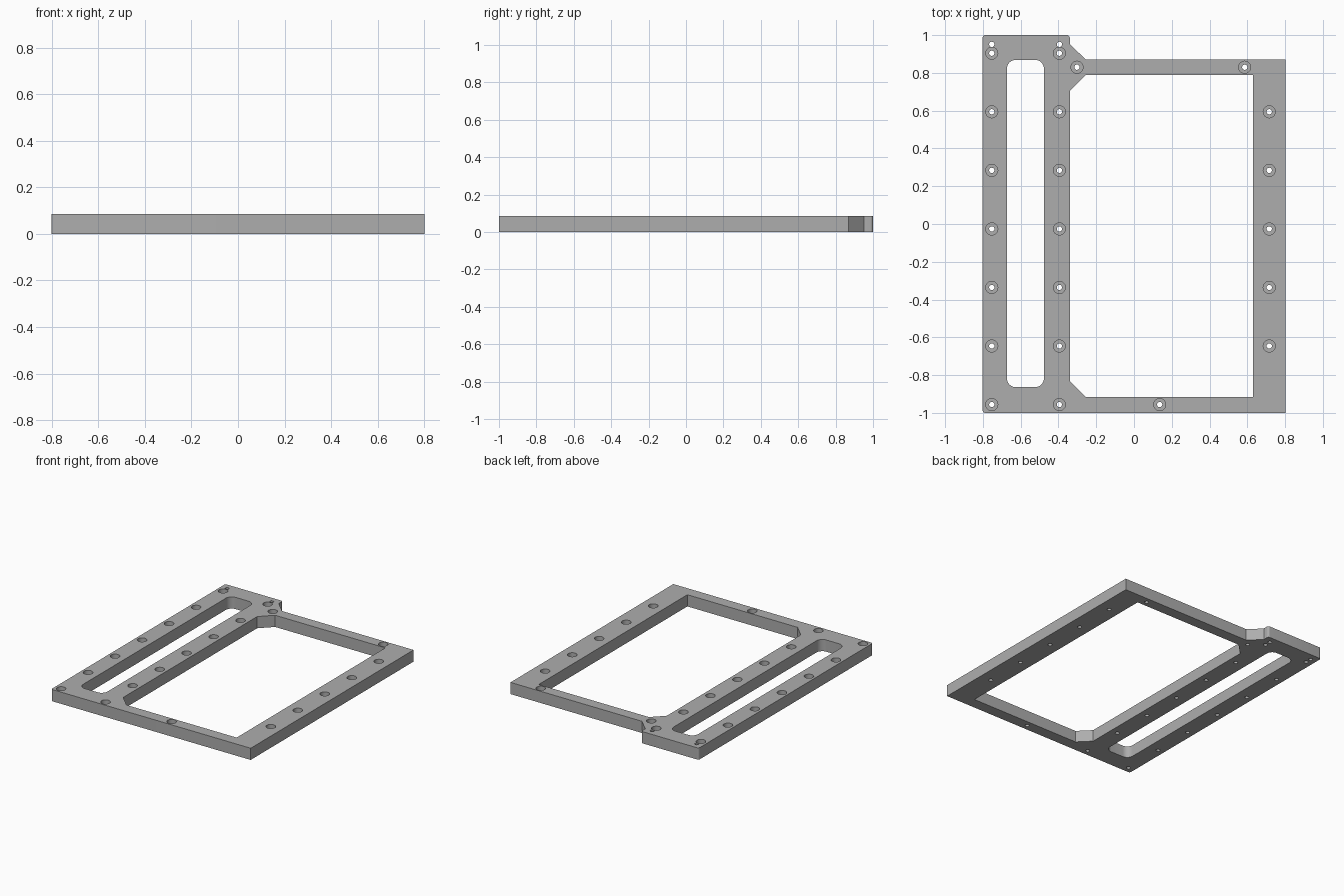
import bpy, bmesh, math

cube = bpy.data.objects.get("Cube")
if cube:
    bpy.data.objects.remove(cube)

HEIGHT = 0.085
BORE_FLOOR = 0.035

grey = bpy.data.materials.new("mid grey")
grey.use_nodes = True
colour = (0.42, 0.42, 0.42, 1)
grey.diffuse_color = colour
grey.node_tree.nodes["Principled BSDF"].inputs["Base Color"].default_value = colour


def add_object(name, bm):
    bmesh.ops.recalc_face_normals(bm, faces=bm.faces)
    mesh = bpy.data.meshes.new(name)
    bm.to_mesh(mesh)
    bm.free()
    mesh.materials.append(grey)
    obj = bpy.data.objects.new(name, mesh)
    bpy.context.collection.objects.link(obj)
    return obj


def rounded(corners, steps=8):
    """Outline from (x, y, radius) corners, with an arc where radius > 0 (right angles)."""
    points = []
    for i, (x, y, r) in enumerate(corners):
        if not r:
            points.append((x, y))
            continue
        px, py, _ = corners[i - 1]
        nx, ny, _ = corners[(i + 1) % len(corners)]
        a, b = math.hypot(px - x, py - y), math.hypot(nx - x, ny - y)
        u, v = ((px - x) / a, (py - y) / a), ((nx - x) / b, (ny - y) / b)
        for k in range(steps + 1):
            t = math.pi / 2 * k / steps
            s, c = r * (1 - math.sin(t)), r * (1 - math.cos(t))
            points.append((x + u[0] * s + v[0] * c, y + u[1] * s + v[1] * c))
    return points


def circle(x, y, r, sides=24):
    return [(x + r * math.cos(math.tau * k / sides), y + r * math.sin(math.tau * k / sides))
            for k in range(sides)]


def prisms(name, outlines, z0, z1):
    bm = bmesh.new()
    for outline in outlines:
        face = bm.faces.new([bm.verts.new((x, y, z0)) for x, y in outline])
        top = bmesh.ops.extrude_face_region(bm, geom=[face], use_keep_orig=True)["geom"]
        verts = [g for g in top if isinstance(g, bmesh.types.BMVert)]
        bmesh.ops.translate(bm, verts=verts, vec=(0, 0, z1 - z0))
    return add_object(name, bm)


# Plate outline with the stepped, chamfered back edge
plate = prisms("frame_plate", [rounded([
    (-0.802, -1, 0.015), (0.802, -1, 0), (0.802, 0.87, 0), (-0.255, 0.87, 0),
    (-0.34, 0.953, 0), (-0.34, 1, 0.015), (-0.802, 1, 0.015)])], 0, HEIGHT)

# Narrow rounded slot and wide opening with chamfered corners
slot = rounded([(-0.673, -0.864, 0.047), (-0.477, -0.864, 0.047),
                (-0.477, 0.869, 0.047), (-0.673, 0.869, 0.047)])
opening = [(-0.255, -0.917), (0.631, -0.917), (0.631, 0.79), (-0.255, 0.79),
           (-0.34, 0.705), (-0.34, -0.832)]

# Screw holes: two full columns, a short one, and three singles
rows = [0.904 - 0.31 * i for i in range(7)]
screws = [(x, y) for x in (-0.753, -0.395) for y in rows]
screws += [(0.716, y) for y in rows[1:6]]
screws += [(-0.302, 0.83), (0.586, 0.83), (0.136, -0.956)]
pins = [(-0.753, 0.951), (-0.395, 0.951)]

cutters = [
    prisms("opening_cutter", [slot, opening], -0.1, 0.2),
    prisms("counterbore_cutter", [circle(x, y, 0.032) for x, y in screws], BORE_FLOOR, 0.2),
    prisms("through_hole_cutter", [circle(x, y, 0.014) for x, y in screws + pins], -0.1, 0.2),
]
for cutter in cutters:
    cutter.hide_render = True
    mod = plate.modifiers.new(cutter.name, "BOOLEAN")
    mod.operation = "DIFFERENCE"
    mod.solver = "EXACT"
    mod.object = cutter

# Apply the cuts, then drop the cutters
bpy.context.view_layer.update()
result = bpy.data.meshes.new_from_object(
    plate.evaluated_get(bpy.context.evaluated_depsgraph_get()))
plate.modifiers.clear()
plate.data = result
for cutter in cutters:
    bpy.data.objects.remove(cutter)

# Smooth the round walls, keep the edges sharp
bpy.ops.object.select_all(action="DESELECT")
plate.select_set(True)
bpy.context.view_layer.objects.active = plate
bpy.ops.object.shade_smooth_by_angle(angle=math.radians(30))
